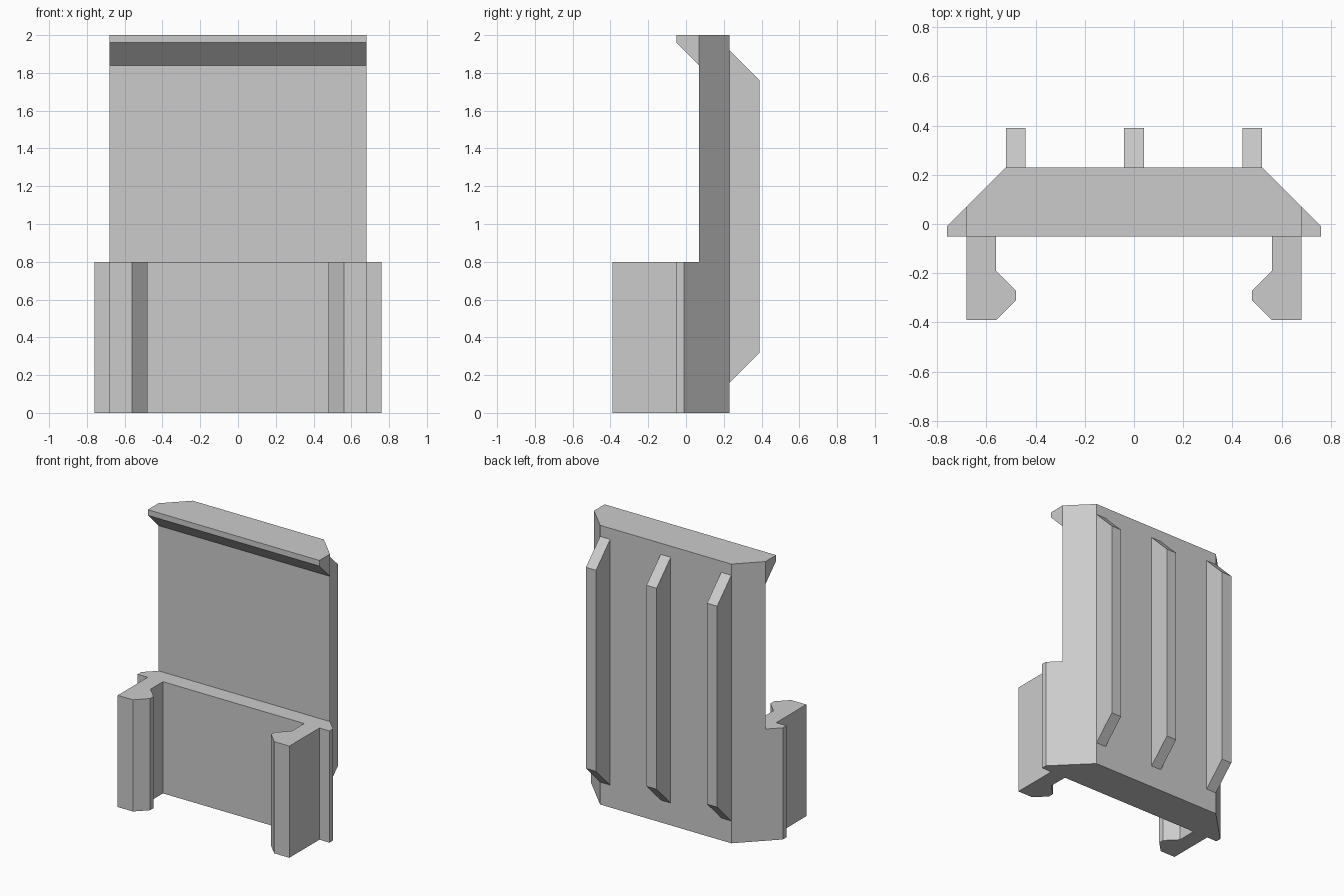
import bpy
import bmesh
from mathutils import Vector

cube = bpy.data.objects.get("Cube")
if cube:
    bpy.data.objects.remove(cube, do_unlink=True)

grey = bpy.data.materials.new("light grey")
grey.use_nodes = True
grey.diffuse_color = (0.6, 0.6, 0.6, 1)
grey.node_tree.nodes["Principled BSDF"].inputs["Base Color"].default_value = (0.6, 0.6, 0.6, 1)


def extrude(name, points, direction):
    """Sweep a closed 3D outline along a direction into a solid."""
    bm = bmesh.new()
    face = bm.faces.new([bm.verts.new(p) for p in points])
    result = bmesh.ops.extrude_face_region(bm, geom=[face], use_keep_orig=True)
    moved = [g for g in result["geom"] if isinstance(g, bmesh.types.BMVert)]
    bmesh.ops.translate(bm, verts=moved, vec=Vector(direction))
    bmesh.ops.recalc_face_normals(bm, faces=bm.faces)
    mesh = bpy.data.meshes.new(name)
    bm.to_mesh(mesh)
    bm.free()
    mesh.materials.append(grey)
    obj = bpy.data.objects.new(name, mesh)
    bpy.context.collection.objects.link(obj)
    return obj


def mirrored(half):
    """Complete a right-half outline across the centre plane."""
    return half + [(-x, y) for x, y in reversed(half)]


def plan(name, outline, height):
    return extrude(name, [(x, y, 0) for x, y in outline], (0, 0, height))


def side(name, outline, x, width):
    return extrude(name, [(x, y, z) for y, z in outline], (width, 0, 0))


# Tall back plate with chamfered rear corners
plan("back_plate", mirrored([(0.68, 0.07), (0.52, 0.23)]), 2)

# Lower base with two hooked arms, one continuous outline
base_half = [(0.56, -0.05), (0.56, -0.19), (0.48, -0.27), (0.48, -0.31), (0.56, -0.39),
             (0.68, -0.39), (0.68, -0.05), (0.76, -0.05), (0.76, -0.01), (0.68, 0.07)]
plan("clip_base", mirrored(base_half), 0.8)

# Overhanging lip along the top front edge
side("top_lip", [(0.07, 2), (-0.05, 2), (-0.05, 1.96), (0.07, 1.84)], -0.68, 1.36)

# Three sloped-end ribs on the rear
rib_profile = [(0.23, 0.16), (0.39, 0.32), (0.39, 1.76), (0.23, 1.92)]
for label, x in (("right", -0.48), ("centre", 0), ("left", 0.48)):
    side(label + "_rear_rib", rib_profile, x - 0.04, 0.08)
